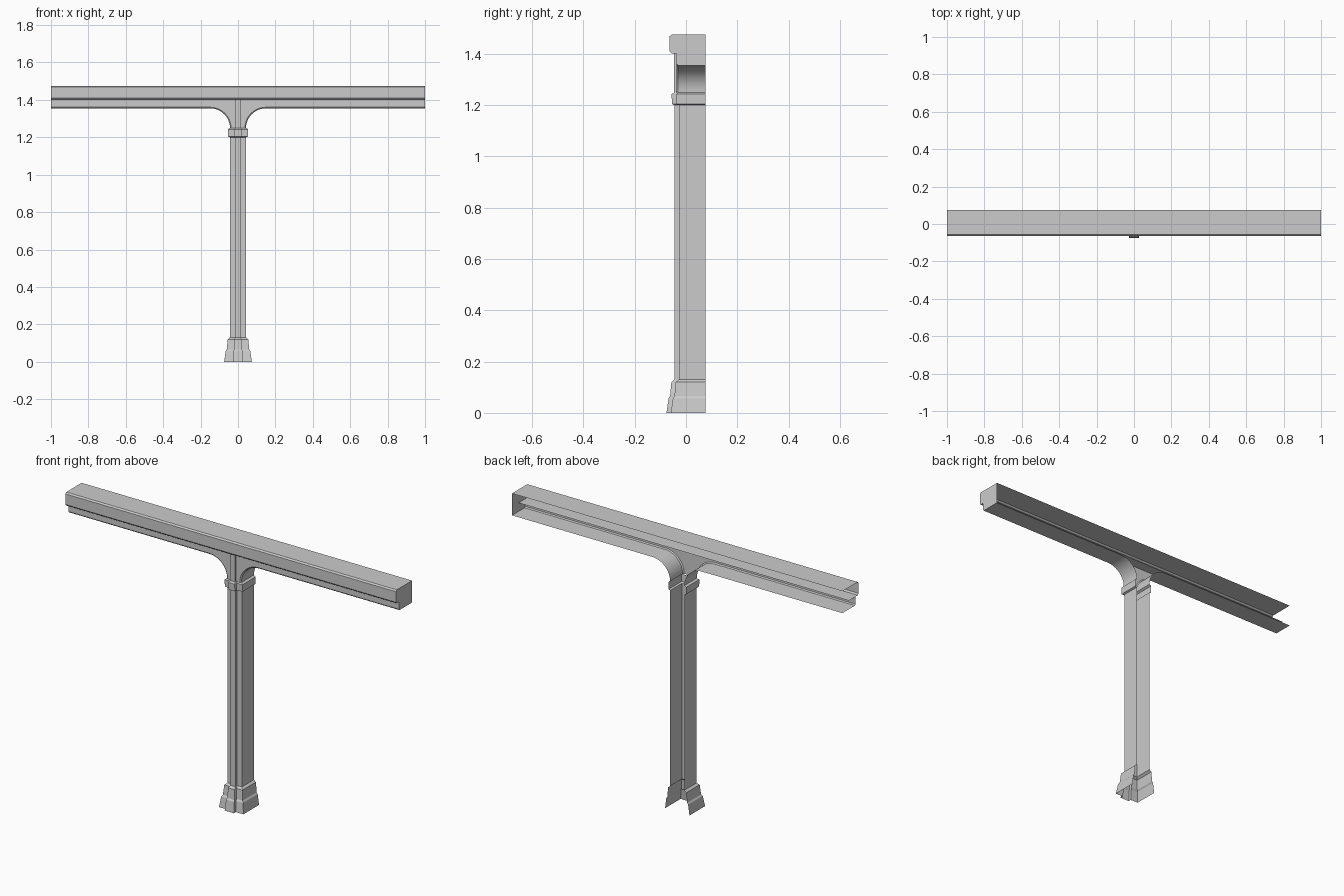
import bpy, math

if "Cube" in bpy.data.objects:
    bpy.data.objects.remove(bpy.data.objects["Cube"])

BACK = 0.076      # open rear plane shared by every part
WEB = -0.037      # front of the lower beam
Z_WEB = 1.402     # joint between upper and lower beam


def make(name, rows, extra=(), mirror=False):
    """Skin a list of equal-length point rows; extra holds additional polygons."""
    n = len(rows[0])
    verts = [p for r in rows for p in r]
    faces = [(j * n + i, j * n + i + 1, (j + 1) * n + i + 1, (j + 1) * n + i)
             for j in range(len(rows) - 1) for i in range(n - 1)]
    for poly in extra:
        faces.append(tuple(range(len(verts), len(verts) + len(poly))))
        verts += poly
    me = bpy.data.meshes.new(name)
    me.from_pydata(verts, [], faces)
    ob = bpy.data.objects.new(name, me)
    bpy.context.collection.objects.link(ob)
    if mirror:
        ob.modifiers.new("Mirror", 'MIRROR')
    bpy.ops.object.select_all(action='DESELECT')
    ob.select_set(True)
    bpy.context.view_layer.objects.active = ob
    bpy.ops.object.shade_smooth_by_angle(angle=math.radians(25))
    return ob


def section(z, o):
    """Column plan with a raised centre strip, grown outwards by o."""
    w, f, s = 0.043 + o, -0.028 - o, 0.015 + 0.4 * o
    half = [(w, BACK), (w, f), (s, f), (s, f - 0.017)]
    pts = [(-x, y) for x, y in half] + half[::-1]
    return [(x, y, z) for x, y in pts]


def column_part(name, stations):
    return make(name, [section(z, o) for z, o in stations])


# Column: flared base, shaft and capital
column_part("column_base", [(0, 0.031), (0.057, 0.023), (0.066, 0.017),
                            (0.12, 0.012), (0.13, 0.0)])
column_part("column_shaft", [(0.13, 0.0), (1.2, 0.0)])
column_part("column_capital", [(1.2, 0.0), (1.204, 0.01), (1.243, 0.011), (1.25, 0.0)])

# Strip continuing above the capital up to the upper beam
strip = [(-0.015, WEB), (-0.015, -0.046), (0.015, -0.046), (0.015, WEB)]
make("upper_strip", [[(x, y, z) for x, y in strip] for z in (1.25, Z_WEB)])

# Upper beam: bevelled channel, open at the rear and left end
profile = [(BACK, 1.475), (-0.056, 1.475), (-0.064, 1.468), (-0.064, 1.41),
           (-0.057, Z_WEB), (0.02, Z_WEB)]
make("upper_beam", [[(x, y, z) for y, z in profile] for x in (-1, 1)])

# Right end cap following the full beam section
cap = profile[:-1] + [(WEB, Z_WEB), (WEB, 1.361), (WEB + 0.005, 1.355), (BACK, 1.355)]
make("beam_end_cap", [[(1, 0, 1.4)]], extra=[[(1, y, z) for y, z in cap]])


# Lower beam with curved brackets running down to the capital
def arch(grow):
    pts = [(1.0, 1.355 + grow)]
    for k in range(13):
        a = math.radians(90 + 90 * k / 12)
        pts.append((0.15 + (0.107 + grow) * math.cos(a),
                    1.25 + (0.105 + grow) * math.sin(a)))
    return pts


inner, edge = arch(0.006), arch(0)
rows = [[(x, WEB, Z_WEB) for x, z in inner],
        [(x, WEB, z) for x, z in inner],
        [(x, WEB + 0.005, z) for x, z in edge],
        [(x, BACK, z) for x, z in edge]]
xe = inner[-1][0]
centre = [(xe, WEB, Z_WEB), (0, WEB, Z_WEB), (0, WEB, 1.25), (xe, WEB, 1.25)]
make("lower_beam", rows, extra=[centre], mirror=True)
